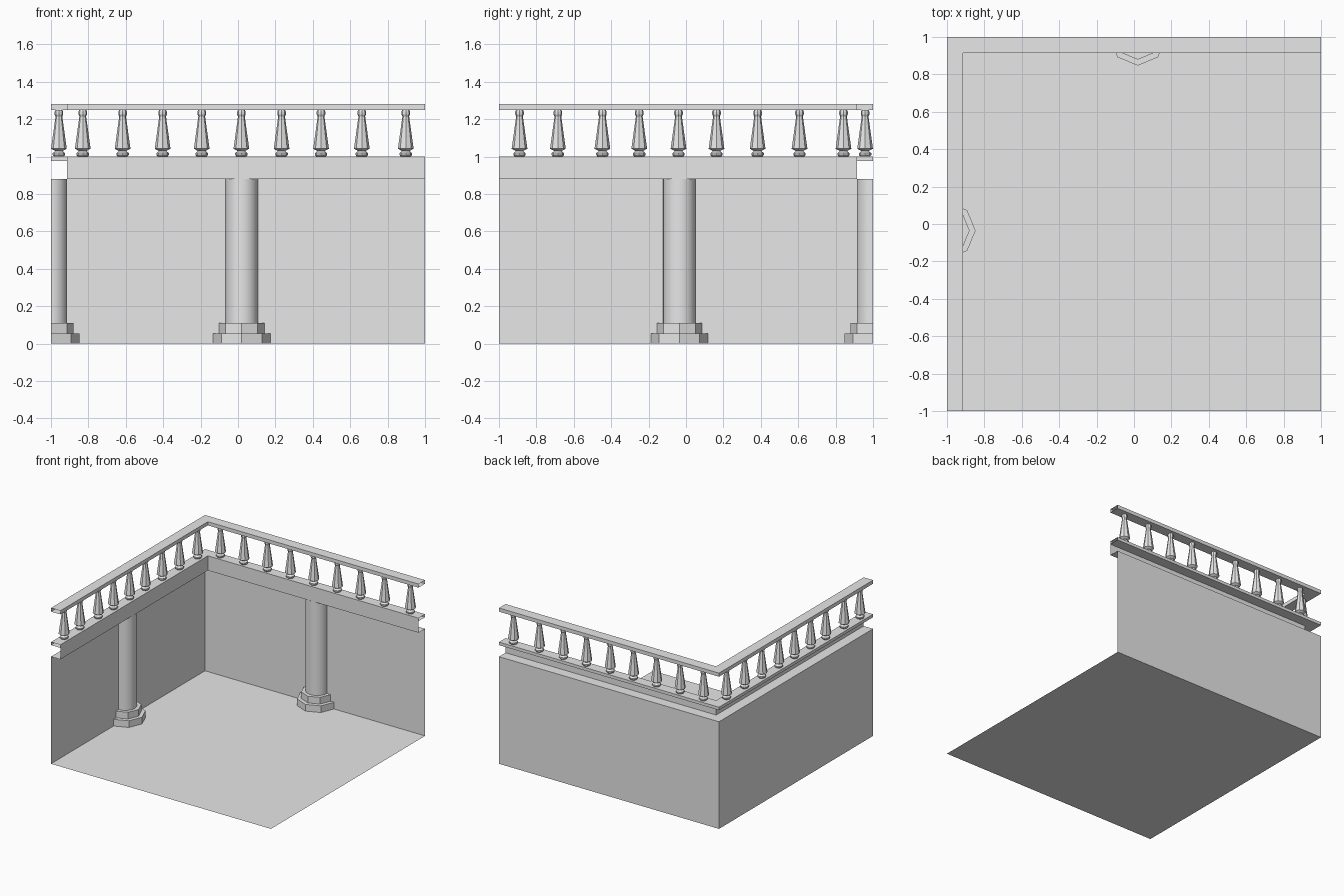
import bpy
import math

cube = bpy.data.objects.get("Cube")
if cube:
    bpy.data.objects.remove(cube)

stone = bpy.data.materials.new("light_grey_stone")
grey = (0.8, 0.8, 0.8, 1)
stone.use_nodes = True
stone.diffuse_color = grey
stone.node_tree.nodes["Principled BSDF"].inputs["Base Color"].default_value = grey

DEPTH = 0.085      # depth of the ledge and rail
WALL_TOP = 0.88
LEDGE = 1.0


def add_mesh(name, verts, faces, smooth=False):
    mesh = bpy.data.meshes.new(name)
    mesh.from_pydata(verts, [], faces)
    mesh.materials.append(stone)
    for p in mesh.polygons:
        p.use_smooth = smooth
    obj = bpy.data.objects.new(name, mesh)
    bpy.context.collection.objects.link(obj)
    return obj


def grid_faces(rows, cols):
    return [(r * cols + c, r * cols + c + 1, (r + 1) * cols + c + 1, (r + 1) * cols + c)
            for r in range(rows - 1) for c in range(cols - 1)]


def sweep(name, profile):
    """Run an (inset, height) profile along the two walls with a mitred corner."""
    verts = []
    for d, z in profile:
        verts += [(d - 1, -1, z), (d - 1, 1 - d, z), (1, 1 - d, z)]
    return add_mesh(name, verts, grid_faces(len(profile), 3))


def box_profile(z0, z1):
    return [(DEPTH, z0), (DEPTH, z1), (0, z1), (0, z0), (DEPTH, z0)]


def lathe(name, profile, centre, sides, start=0.0, turn=2 * math.pi, smooth=False):
    """Turn a (radius, height) profile about a vertical axis."""
    verts = []
    for r, z in profile:
        for i in range(sides + 1):
            a = start + turn * i / sides
            verts.append((centre[0] + r * math.cos(a), centre[1] + r * math.sin(a), z))
    return add_mesh(name, verts, grid_faces(len(profile), sides + 1), smooth)


# Floor and walls
add_mesh("floor", [(-1, -1, 0), (1, -1, 0), (1, 1, 0), (-1, 1, 0)], [(0, 1, 2, 3)])
sweep("walls", [(0, 0), (0, WALL_TOP)])
sweep("wall_cap", [(DEPTH, WALL_TOP), (0, WALL_TOP)])

# Fascia, ledge and handrail
sweep("fascia", [(DEPTH, WALL_TOP), (DEPTH, 0.975)])
sweep("ledge", box_profile(0.975, LEDGE))
sweep("handrail", box_profile(1.25, 1.28))

# Half columns on stepped octagonal bases
plinth = [(0.153, 0), (0.153, 0.055), (0.121, 0.055), (0.121, 0.11), (0.08, 0.11)]
for side, centre, start in (("left", (-1, -0.035), -math.pi / 2),
                            ("back", (0.02, 1), -math.pi)):
    lathe(side + "_column_base", plinth, centre, 4, start, math.pi)
    lathe(side + "_column_shaft", [(0.087, 0.11), (0.087, WALL_TOP)],
          centre, 16, start, math.pi, True)

# Balusters along both walls
baluster = [(0.026, 1.0), (0.033, 1.008), (0.033, 1.018), (0.02, 1.03),
            (0.042, 1.042), (0.018, 1.215), (0.023, 1.225), (0.023, 1.24), (0.018, 1.25)]
middle = DEPTH / 2
back_row = (-0.83, -0.617, -0.403, -0.194, 0.018, 0.233, 0.444, 0.662, 0.897)
left_row = (-0.89, -0.685, -0.447, -0.25, -0.04, 0.163, 0.383, 0.607, 0.842)
for x in back_row:
    lathe("back_baluster", baluster, (x, 1 - middle), 8)
for y in left_row:
    lathe("left_baluster", baluster, (middle - 1, y), 8)
